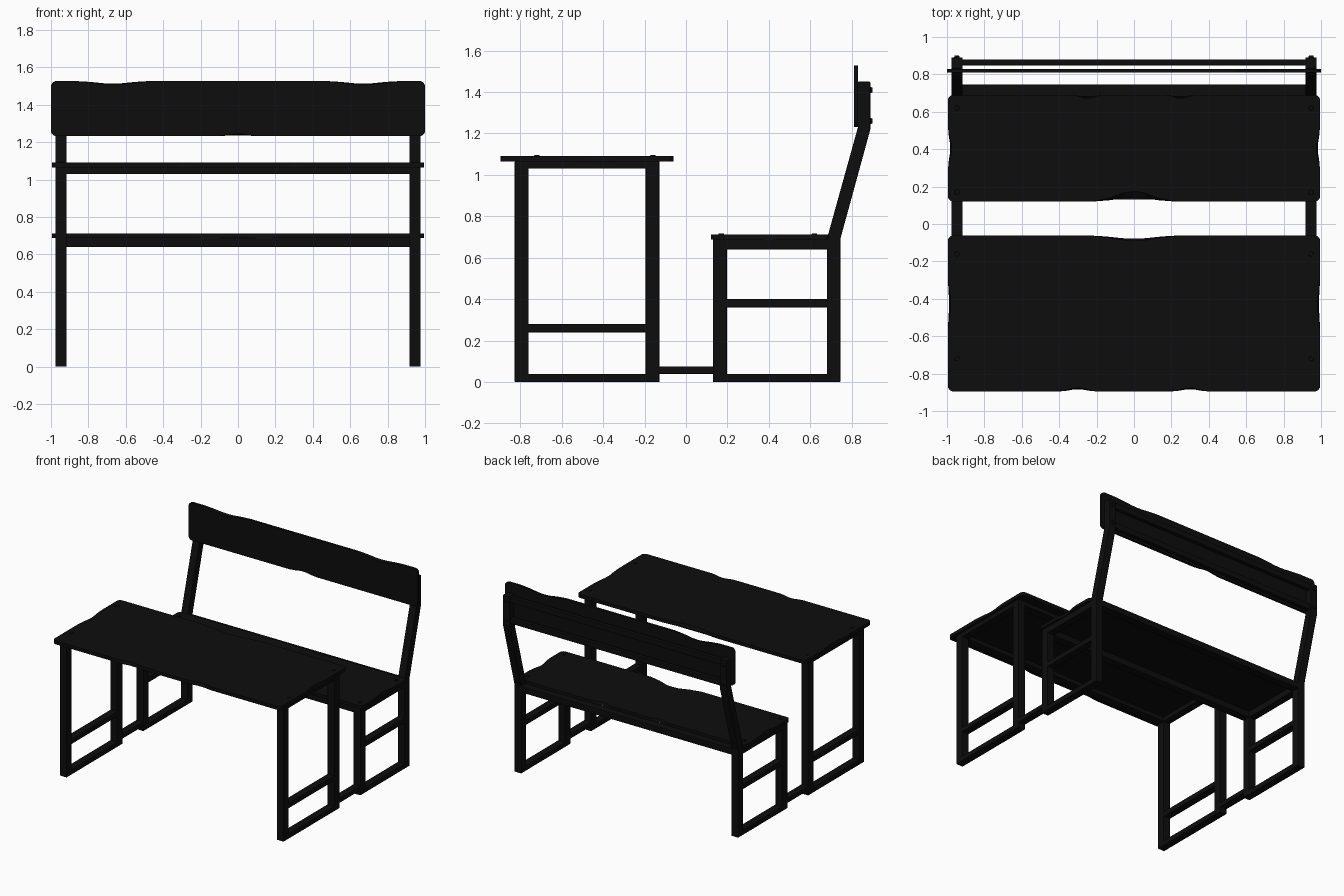
import bpy, bmesh, math
from mathutils import Matrix

if "Cube" in bpy.data.objects:
    bpy.data.objects.remove(bpy.data.objects["Cube"])

paint = bpy.data.materials.new("black_paint")
paint.diffuse_color = (0.004, 0.004, 0.004, 1)
paint.use_nodes = True
paint.node_tree.nodes["Principled BSDF"].inputs["Base Color"].default_value = paint.diffuse_color


def finish(name, bm, bevel=0.0):
    bmesh.ops.recalc_face_normals(bm, faces=bm.faces)
    me = bpy.data.meshes.new(name)
    bm.to_mesh(me)
    bm.free()
    me.materials.append(paint)
    ob = bpy.data.objects.new(name, me)
    bpy.context.collection.objects.link(ob)
    if bevel:
        m = ob.modifiers.new("edge", "BEVEL")
        m.width, m.segments = bevel, 2
    return ob


def box(name, x, y, z):
    """Box from (min, max) ranges."""
    bm = bmesh.new()
    bmesh.ops.create_cube(bm, size=1)
    for v in bm.verts:
        v.co = [r[0] + (c + 0.5) * (r[1] - r[0]) for r, c in zip((x, y, z), v.co)]
    return finish(name, bm, 0.004)


def profile_yz(name, pts, x):
    """Side profile extruded along x."""
    bm = bmesh.new()
    a = [bm.verts.new((x[0], *p)) for p in pts]
    b = [bm.verts.new((x[1], *p)) for p in pts]
    bm.faces.new(a)
    bm.faces.new(b[::-1])
    for i in range(len(pts)):
        j = (i + 1) % len(pts)
        bm.faces.new((a[i], a[j], b[j], b[i]))
    return finish(name, bm, 0.004)


def board(name, w, d, t, dents, matrix):
    """Rounded plank with worn dents: (side, centre, half width, lower depth, upper depth)."""
    r, low, high = 0.03, [], []
    sides = [((0, -1), (1, 0), w, d), ((1, 0), (0, 1), d, w),
             ((0, 1), (-1, 0), w, d), ((-1, 0), (0, -1), d, w)]
    for k, (n, u, length, depth) in enumerate(sides):
        s = u[0] + u[1]
        runs = []
        for side, c, hw, lo, hi in dents:
            if side == "front right back left".split()[k]:
                for f in (-1, -0.6, -0.25, 0, 0.25, 0.6, 1):
                    fall = (1 + math.cos(math.pi * f)) / 2
                    runs.append((c * s + f * hw, lo * fall, hi * fall))
        for q, lo, hi in sorted(runs):
            for out, cut in ((low, lo), (high, hi)):
                e = depth / 2 - cut
                out.append((n[0] * e + u[0] * q, n[1] * e + u[1] * q))
        # rounded corner at the end of this side
        cx = (n[0] + u[0]) * (w / 2 - r)
        cy = (n[1] + u[1]) * (d / 2 - r)
        for i in range(6):
            a = math.atan2(n[1], n[0]) + i / 5 * math.pi / 2
            p = (cx + r * math.cos(a), cy + r * math.sin(a))
            low.append(p)
            high.append(p)
    bm = bmesh.new()
    a = [bm.verts.new((*p, -t / 2)) for p in low]
    b = [bm.verts.new((*p, t / 2)) for p in high]
    bm.faces.new(a[::-1])
    bm.faces.new(b)
    for i in range(len(a)):
        j = (i + 1) % len(a)
        bm.faces.new((a[i], a[j], b[j], b[i]))
    bmesh.ops.transform(bm, matrix=matrix, verts=bm.verts)
    return finish(name, bm)


def bolt(name, x, y, z, along_y=False):
    bm = bmesh.new()
    rot = Matrix.Rotation(math.pi / 2, 4, "X") if along_y else Matrix()
    bmesh.ops.create_cone(bm, cap_ends=True, segments=12, radius1=0.016, radius2=0.012,
                          depth=0.014, matrix=Matrix.Translation((x, y, z)) @
                          (Matrix.Rotation(math.pi, 4, "X") @ rot if along_y else rot))
    return finish(name, bm)


# side frames, left and right
for s, tag in ((-1, "left"), (1, "right")):
    X = tuple(sorted((s * 0.917, s * 0.977)))
    box(f"desk_front_leg_{tag}", X, (-0.827, -0.76), (0, 1.065))
    box(f"desk_rear_leg_{tag}", X, (-0.195, -0.128), (0, 1.065))
    for part, z in (("foot", (0, 0.04)), ("footrail", (0.24, 0.28)), ("top_rail", (1.03, 1.067))):
        box(f"desk_{part}_{tag}", X, (-0.765, -0.19), z)
    box(f"floor_link_{tag}", X, (-0.135, 0.135), (0.04, 0.075))
    box(f"bench_front_leg_{tag}", X, (0.13, 0.197), (0, 0.69))
    profile_yz(f"bench_back_post_{tag}",
               [(0.68, 0), (0.745, 0), (0.745, 0.69), (0.89, 1.22), (0.89, 1.45),
                (0.83, 1.45), (0.83, 1.23), (0.68, 0.69)], X)
    for part, z in (("foot", (0, 0.04)), ("side_rail", (0.36, 0.4)), ("top_rail", (0.64, 0.692))):
        box(f"bench_{part}_{tag}", X, (0.19, 0.685), z)
    # bolt heads
    for y, z in ((-0.72, 1.09), (-0.16, 1.09), (0.17, 0.71), (0.62, 0.71)):
        bolt(f"top_bolt_{tag}", s * 0.947, y, z)
    for z in (1.26, 1.41):
        bolt(f"back_bolt_{tag}", s * 0.947, 0.893, z, True)

# long rails between the frames
R = (-0.93, 0.93)
for name, y, z in (("desk_front_rail", (-0.827, -0.76), (1.03, 1.065)),
                   ("desk_rear_rail", (-0.195, -0.128), (1.03, 1.065)),
                   ("bench_front_rail", (0.13, 0.197), (0.64, 0.69)),
                   ("bench_rear_rail", (0.68, 0.745), (0.64, 0.69)),
                   ("back_lower_rail", (0.848, 0.88), (1.235, 1.28)),
                   ("back_upper_rail", (0.848, 0.88), (1.4, 1.445))):
    box(name, R, y, z)

# worn boards
T = Matrix.Translation
board("desk_top", 1.99, 0.835, 0.027,
      [("back", 0, 0.25, 0.018, 0.03), ("front", -0.3, 0.1, 0.012, 0.02),
       ("front", 0.3, 0.1, 0.012, 0.02), ("left", 0.05, 0.15, 0.006, 0.015),
       ("right", 0.05, 0.15, 0.006, 0.015)], T((0, -0.478, 1.079)))
board("seat", 1.99, 0.57, 0.024,
      [("front", 0, 0.22, 0.02, 0.055), ("back", -0.25, 0.08, 0.012, 0.02),
       ("back", 0.25, 0.08, 0.012, 0.02), ("left", 0.0, 0.12, 0.012, 0.02),
       ("right", 0.0, 0.12, 0.012, 0.02)], T((0, 0.405, 0.7)))
board("backrest", 2.0, 0.295, 0.02,
      [("back", -0.67, 0.2, 0.014, 0.022), ("back", 0.67, 0.2, 0.014, 0.022),
       ("front", 0, 0.12, 0.006, 0.014)],
      T((0, 0.82, 1.38)) @ Matrix.Rotation(math.pi / 2, 4, "X"))
